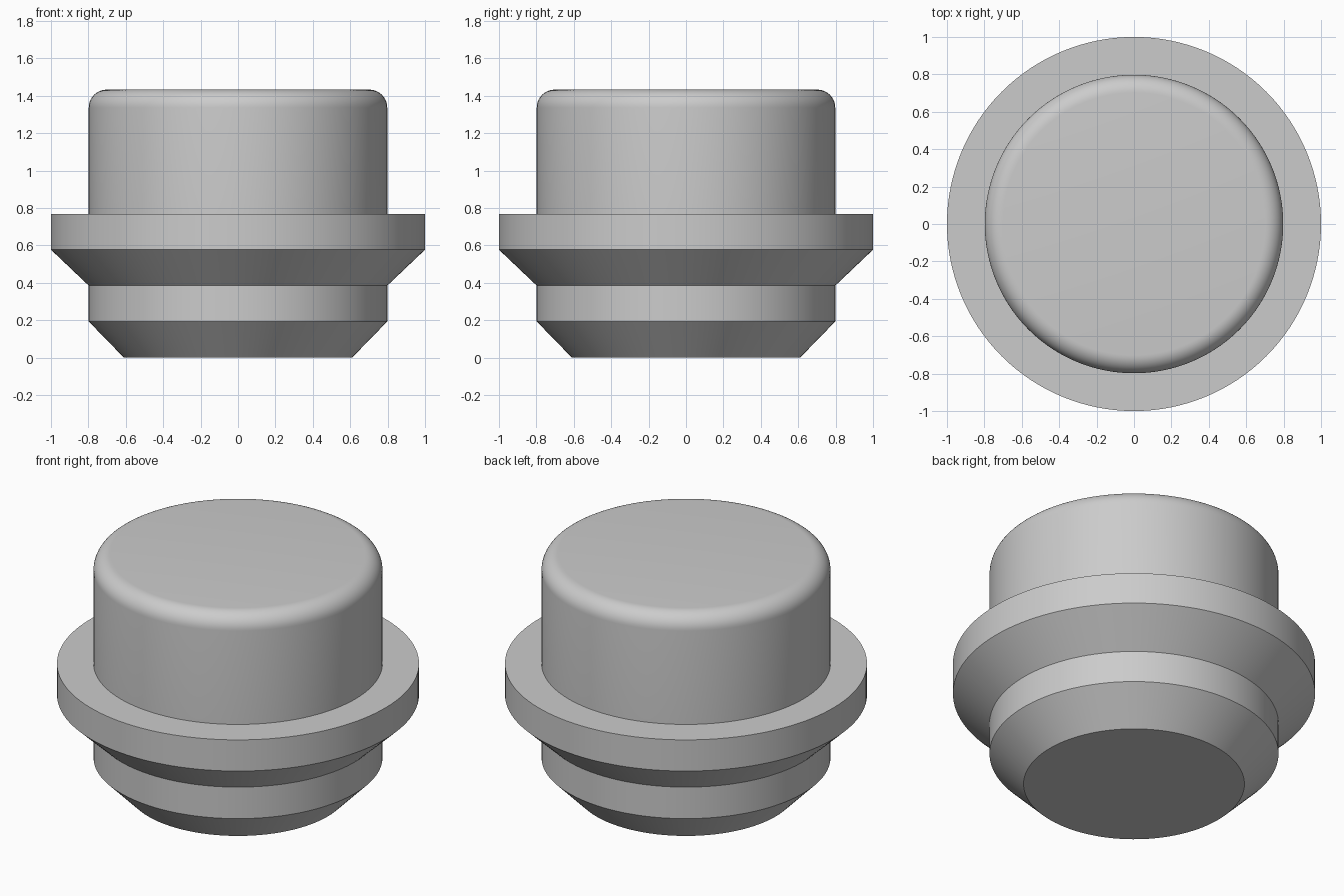
import bpy, bmesh, math

cube = bpy.data.objects.get("Cube")
if cube:
    bpy.data.objects.remove(cube, do_unlink=True)

# Plain grey
grey = bpy.data.materials.new("plain_grey")
grey.use_nodes = True
color = (0.6, 0.6, 0.6, 1)
grey.diffuse_color = color
grey.node_tree.nodes["Principled BSDF"].inputs["Base Color"].default_value = color

NECK, FLANGE, TIP, TOP = 0.798, 1.0, 0.61, 1.433
FILLET, STEPS, SIDES = 0.096, 10, 128

# Half profile: chamfered tip, neck, sloped flange, then rounded cap
profile = [(0, 0), (TIP, 0), (NECK, 0.193), (NECK, 0.385),
           (FLANGE, 0.577), (FLANGE, 0.767), (NECK, 0.767)]
for i in range(STEPS + 1):
    a = math.pi / 2 * i / STEPS
    profile.append((NECK - FILLET + FILLET * math.cos(a),
                    TOP - FILLET + FILLET * math.sin(a)))
profile.append((0, TOP))

# Revolve the profile into one closed plug
bm = bmesh.new()
verts = [bm.verts.new((r, 0, z)) for r, z in profile]
edges = [bm.edges.new(pair) for pair in zip(verts, verts[1:])]
bmesh.ops.spin(bm, geom=verts + edges, cent=(0, 0, 0), axis=(0, 0, 1),
               angle=math.tau, steps=SIDES)
bmesh.ops.remove_doubles(bm, verts=bm.verts, dist=0.0005)
bmesh.ops.recalc_face_normals(bm, faces=bm.faces)

mesh = bpy.data.meshes.new("flanged_plug")
bm.to_mesh(mesh)
bm.free()
mesh.materials.append(grey)
plug = bpy.data.objects.new("flanged_plug", mesh)
bpy.context.collection.objects.link(plug)

# Smooth round surfaces, crisp rims
bpy.ops.object.select_all(action="DESELECT")
plug.select_set(True)
bpy.context.view_layer.objects.active = plug
bpy.ops.object.shade_smooth_by_angle(angle=math.radians(30))
